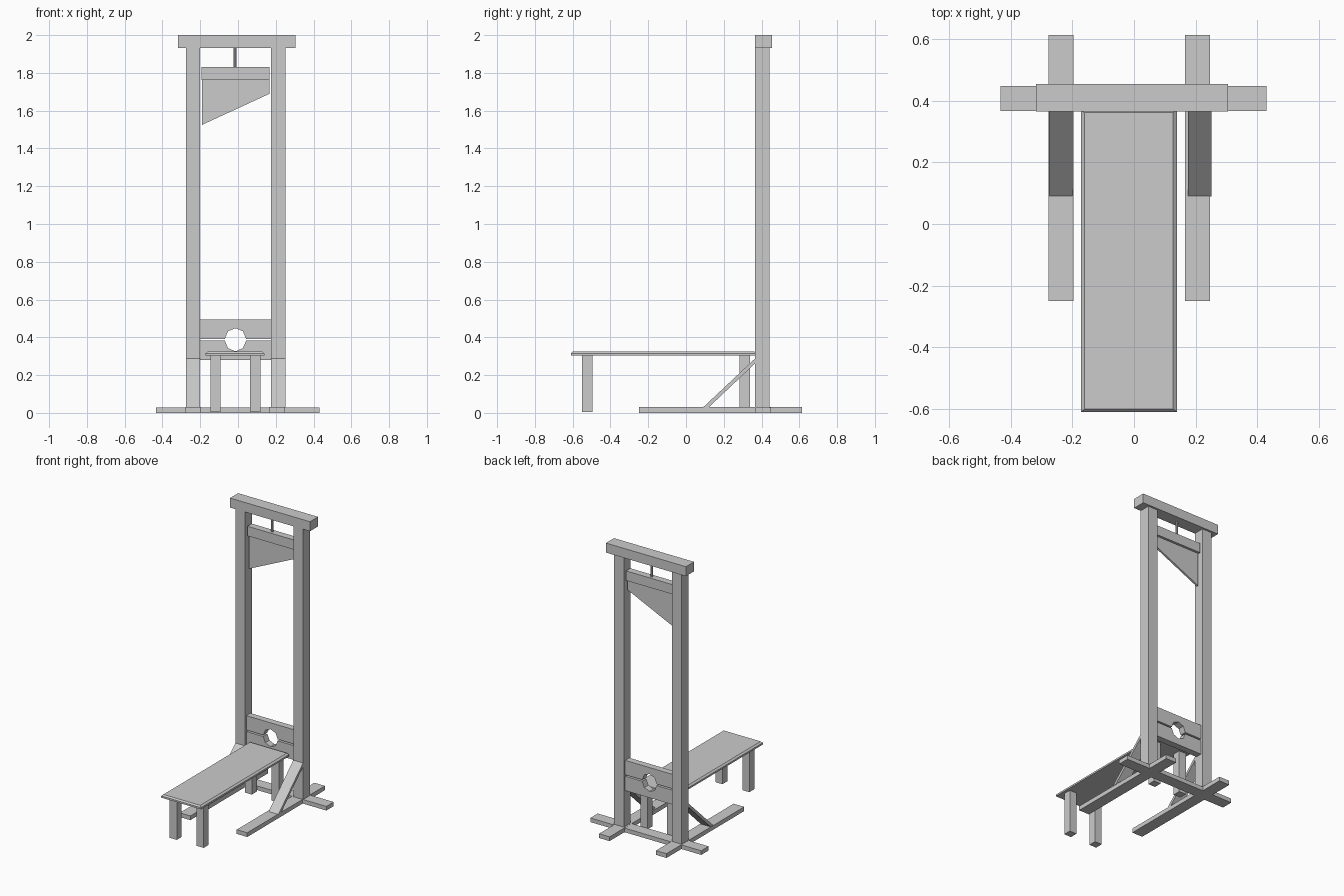
import bpy, bmesh, math

if "Cube" in bpy.data.objects:
    bpy.data.objects.remove(bpy.data.objects["Cube"])

CX = -0.0125   # centre line of the frame
YC = 0.403     # depth centre of the posts


def make(name, bm):
    bmesh.ops.recalc_face_normals(bm, faces=bm.faces)
    me = bpy.data.meshes.new(name)
    bm.to_mesh(me)
    bm.free()
    ob = bpy.data.objects.new(name, me)
    bpy.context.collection.objects.link(ob)
    return ob


def prism(name, pts, a, b, axis):
    """Extrude a profile from a to b: axis 'x' uses (y, z), axis 'y' uses (x, z)."""
    bm = bmesh.new()
    place = (lambda p, t: (t, p[0], p[1])) if axis == 'x' else (lambda p, t: (p[0], t, p[1]))
    face = bm.faces.new([bm.verts.new(place(p, a)) for p in pts])
    geo = bmesh.ops.extrude_face_region(bm, geom=[face])['geom']
    shift = (b - a, 0, 0) if axis == 'x' else (0, b - a, 0)
    bmesh.ops.translate(bm, verts=[v for v in geo if isinstance(v, bmesh.types.BMVert)], vec=shift)
    return make(name, bm)


def box(name, x, y, z):
    return prism(name, [(x[0], z[0]), (x[1], z[0]), (x[1], z[1]), (x[0], z[1])], y[0], y[1], 'y')


# Base: cross foot, and per side a long foot, post and diagonal brace
box("cross_foot", (-0.433, 0.431), (0.367, 0.449), (0, 0.029))
for side, s in (("left", -1), ("right", 1)):
    px = CX + s * 0.2255
    fx = -0.237 if s < 0 else 0.206
    box(side + "_long_foot", (fx - 0.041, fx + 0.041), (-0.25, 0.614), (0, 0.03))
    box(side + "_post", (px - 0.0375, px + 0.0375), (0.365, 0.441), (0.0, 1.94))
    prism(side + "_brace", [(0.09, 0.029), (0.12, 0.029), (0.367, 0.263), (0.367, 0.289)],
          px - 0.038, px + 0.038, 'x')

# Crown beam
box("crown_beam", (-0.318, 0.305), (0.365, 0.455), (1.933, 2.0))

# Cord, weight and slanted blade
bm = bmesh.new()
bmesh.ops.create_cone(bm, cap_ends=True, segments=8, radius1=0.008, radius2=0.008, depth=0.115)
bmesh.ops.translate(bm, verts=bm.verts, vec=(-0.016, YC, 1.882))
make("cord", bm)
box("blade_weight", (-0.192, 0.168), (YC - 0.024, YC + 0.024), (1.762, 1.83))
prism("blade", [(-0.19, 1.525), (0.168, 1.69), (0.168, 1.764), (-0.19, 1.764)],
      YC - 0.007, YC + 0.007, 'y')

# Neck boards, each with half of an eight-sided hole
for name, z_in, z_out, s in (("upper_neck_board", 0.3925, 0.494, 1), ("lower_neck_board", 0.382, 0.281, -1)):
    arc = [(-0.0135 + 0.056 * math.cos(i * math.pi / 4), z_in + s * 0.056 * math.sin(i * math.pi / 4))
           for i in range(5)]
    prism(name, [(-0.201, z_in), (-0.201, z_out), (0.176, z_out), (0.176, z_in)] + arc,
          YC - 0.023, YC + 0.023, 'y')

# Bench top with chamfered upper edges
bm = bmesh.new()
low = ((-0.172, 0.139), (-0.61, 0.368))
top = ((-0.16, 0.127), (-0.601, 0.362))
rings = [[bm.verts.new((x, y, z)) for x, y in
          ((r[0][0], r[1][0]), (r[0][1], r[1][0]), (r[0][1], r[1][1]), (r[0][0], r[1][1]))]
         for r, z in ((low, 0.303), (low, 0.315), (top, 0.325))]
bm.faces.new(rings[0])
bm.faces.new(rings[2])
for a, b in zip(rings, rings[1:]):
    for i in range(4):
        j = (i + 1) % 4
        bm.faces.new((a[i], a[j], b[j], b[i]))
make("bench_top", bm)

# Bench legs
for side, x in (("left", -0.119), ("right", 0.091)):
    for end, y in (("front", -0.523), ("back", 0.312)):
        box(f"{end}_{side}_bench_leg", (x - 0.0275, x + 0.0275), (y - 0.0275, y + 0.0275), (0.004, 0.305))
